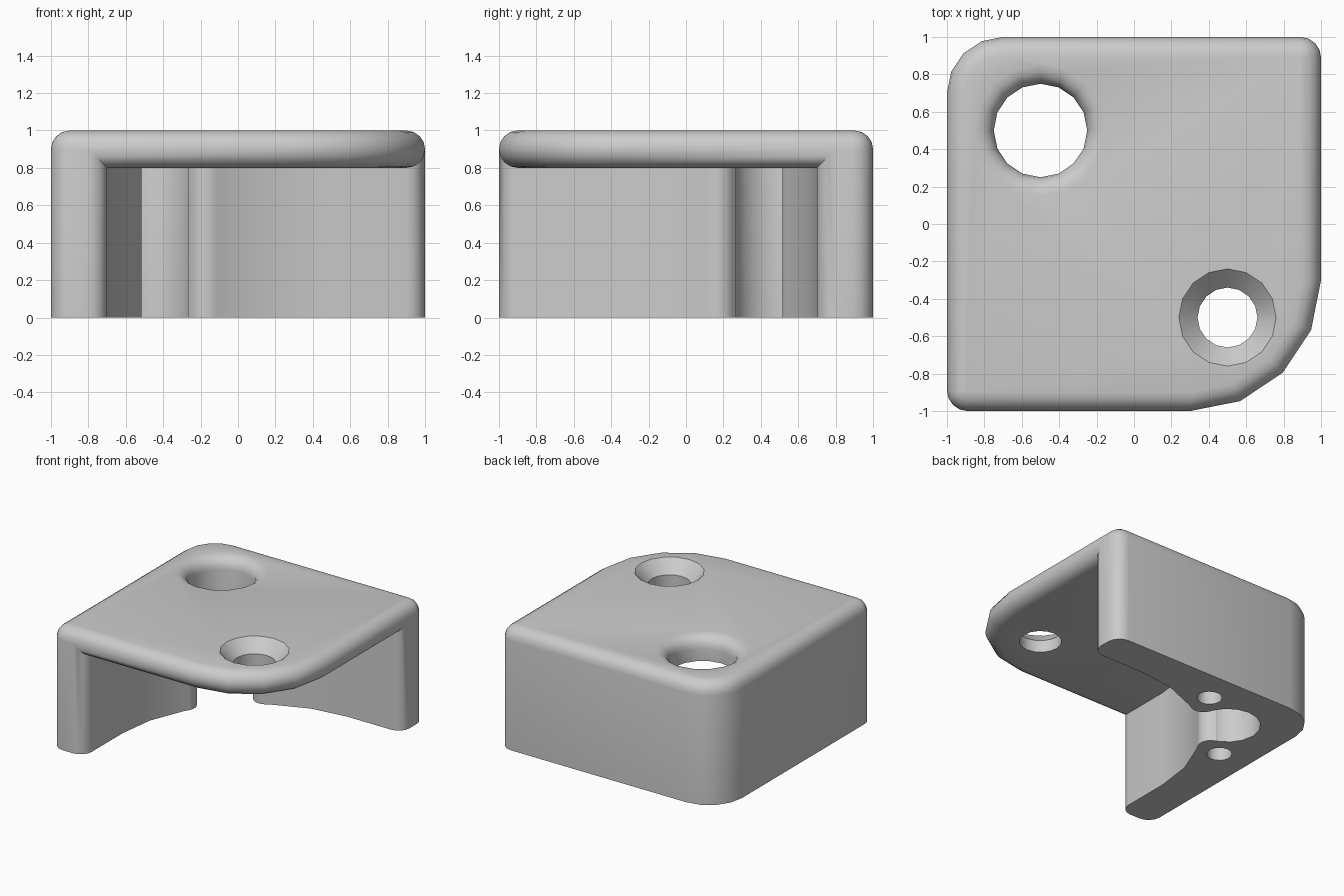
import bpy, bmesh, math
from mathutils import Vector

if "Cube" in bpy.data.objects:
    bpy.data.objects.remove(bpy.data.objects["Cube"])

grey = bpy.data.materials.new("plain_grey")
grey.use_nodes = True
grey.diffuse_color = (0.6, 0.6, 0.6, 1)
grey.node_tree.nodes["Principled BSDF"].inputs["Base Color"].default_value = (0.6, 0.6, 0.6, 1)


def arc(cx, cy, r, start, end, steps):
    angles = [math.radians(start + (end - start) * i / steps) for i in range(steps + 1)]
    return [(cx + r * math.cos(a), cy + r * math.sin(a)) for a in angles]


def loft(name, rings):
    """Skin a stack of equal rings of 3D points and cap both ends."""
    bm = bmesh.new()
    loops = [[bm.verts.new(p) for p in ring] for ring in rings]
    n = len(loops[0])
    for a, b in zip(loops, loops[1:]):
        for i in range(n):
            j = (i + 1) % n
            bm.faces.new((a[i], a[j], b[j], b[i]))
    bm.faces.new(loops[0][::-1])
    bm.faces.new(loops[-1])
    bmesh.ops.recalc_face_normals(bm, faces=bm.faces)
    mesh = bpy.data.meshes.new(name)
    bm.to_mesh(mesh)
    bm.free()
    obj = bpy.data.objects.new(name, mesh)
    bpy.context.collection.objects.link(obj)
    mesh.materials.append(grey)
    return obj


def lathe(name, x, y, profile, sides=16):
    return loft(name, [[(px, py, z) for px, py in arc(x, y, r, 0, 360, sides)[:-1]]
                       for r, z in profile])


def combine(target, tool, operation):
    mod = target.modifiers.new(tool.name, 'BOOLEAN')
    mod.operation = operation
    mod.solver = 'EXACT'
    mod.object = tool
    bpy.context.view_layer.objects.active = target
    bpy.ops.object.modifier_apply(modifier=mod.name)
    bpy.data.objects.remove(tool)


# Top plate: rounded outline with a full bullnose edge
def plate_outline(inset):
    pts = []
    for sx, sy, r, start in ((1, 1, 0.11, 0), (-1, 1, 0.3, 90),
                             (-1, -1, 0.11, 180), (1, -1, 0.7, 270)):
        pts += arc(sx * (1 - r), sy * (1 - r), r - inset, start, start + 90, 4)
    return pts


rings = []
for i in range(9):
    a = math.radians(-90 + 22.5 * i)
    rings.append([(x, y, 0.9 + 0.1 * math.sin(a))
                  for x, y in plate_outline(0.1 * (1 - math.cos(a)))])
bracket = loft("corner_bracket", rings)

# Two walls, symmetric about the diagonal, with a rounded lip beside the pocket
half = arc(-0.7, 0.7, 0.3, 135, 180, 2)
half += arc(-0.89, -0.89, 0.11, 180, 270, 4)
half += arc(-0.8, -0.9, 0.1, 270, 360, 4)
half += arc(0.5, -0.5, 1.2, 180, 151, 2)
half += arc(-0.614, 0.17, 0.1, -31, 71, 5)
half += arc(-0.5, 0.5, 0.22, 225, 135, 4)
outline = half + [(-y, -x) for x, y in half[-2:0:-1]]
walls = loft("walls", [[(x, y, z) for x, y in outline] for z in (0, 0.9)])
combine(bracket, walls, 'UNION')

# Round pocket through the corner, with a soft upper rim
rim = [(0.25, -0.1)]
rim += [(0.35 - 0.1 * math.cos(math.radians(a)), 0.9 + 0.1 * math.sin(math.radians(a)))
        for a in (0, 22.5, 45, 67.5, 90)]
combine(bracket, lathe("pocket", -0.5, 0.5, rim + [(0.35, 1.1)]), 'DIFFERENCE')

# Countersunk screw hole in the free corner
sink = [(0.16, 0.7), (0.16, 0.9), (0.26, 1.0), (0.26, 1.1)]
combine(bracket, lathe("screw_hole", 0.5, -0.5, sink), 'DIFFERENCE')

# Small blind holes in the wall undersides
for x, y in ((-0.73, 0.13), (-0.13, 0.73)):
    combine(bracket, lathe("blind_hole", x, y, [(0.095, -0.1), (0.095, 0.5)]), 'DIFFERENCE')

bpy.ops.object.select_all(action='DESELECT')
bracket.select_set(True)
bpy.context.view_layer.objects.active = bracket
bpy.ops.object.shade_smooth_by_angle(angle=math.radians(30))
